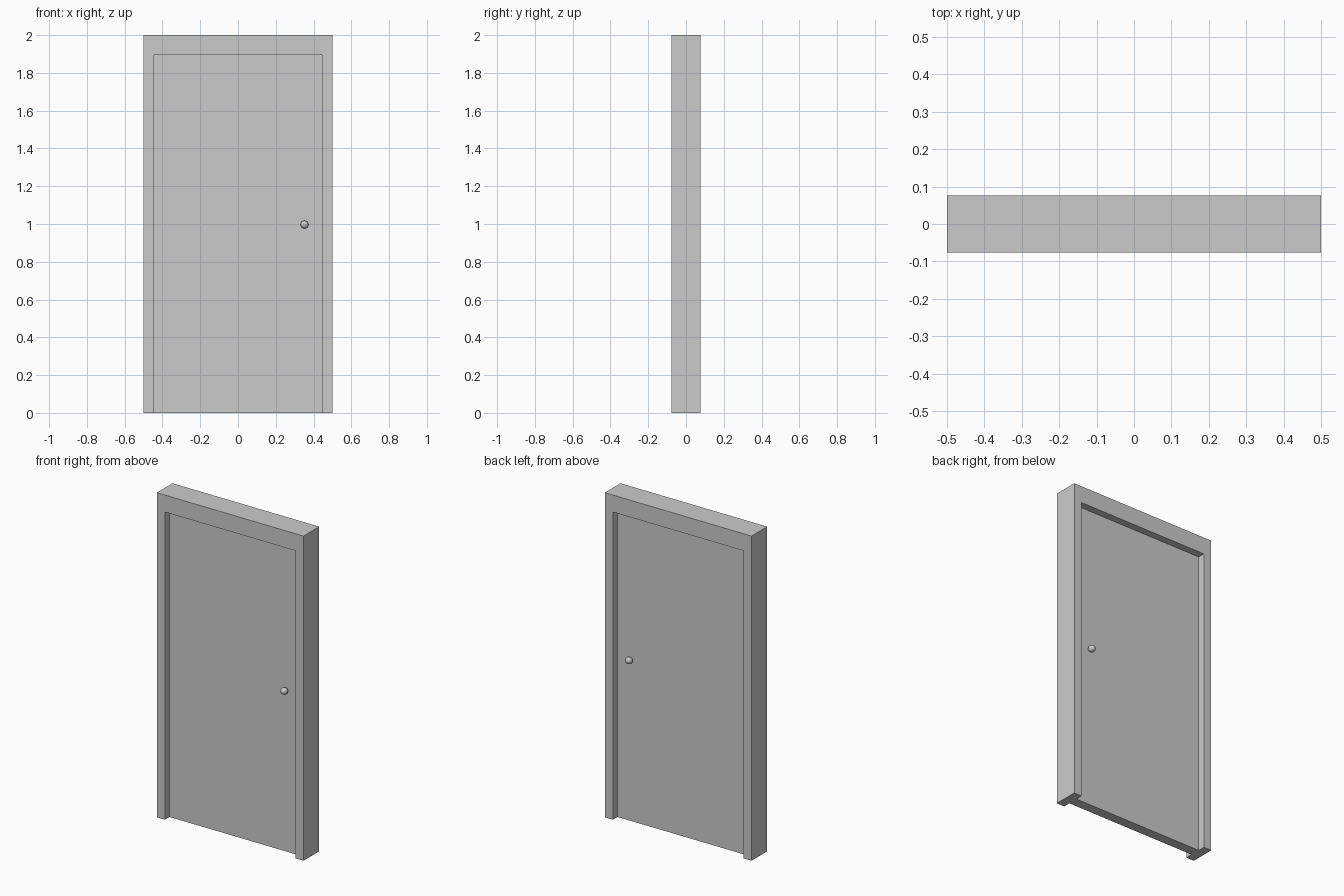
import bpy, bmesh
from math import radians
from mathutils import Matrix

if "Cube" in bpy.data.objects:
    bpy.data.objects.remove(bpy.data.objects["Cube"])

HALF_W, HEIGHT, HALF_D = 0.5, 2.0, 0.076
OPEN_W, OPEN_H = 0.446, 1.895
DOOR_D = 0.031


def finish(name, bm):
    bmesh.ops.recalc_face_normals(bm, faces=bm.faces)
    mesh = bpy.data.meshes.new(name)
    bm.to_mesh(mesh)
    bm.free()
    obj = bpy.data.objects.new(name, mesh)
    bpy.context.collection.objects.link(obj)
    return obj


def extruded(name, profile, half_depth):
    """Extrude an x-z outline symmetrically along y."""
    bm = bmesh.new()
    face = bm.faces.new([bm.verts.new((x, -half_depth, z)) for x, z in profile])
    new = bmesh.ops.extrude_face_region(bm, geom=[face])["geom"]
    verts = [v for v in new if isinstance(v, bmesh.types.BMVert)]
    bmesh.ops.translate(bm, verts=verts, vec=(0, 2 * half_depth, 0))
    return finish(name, bm)


def knob(name, side):
    """Round a profile of (radius, distance from wall centre) about y."""
    profile = [(0.010, 0.029), (0.010, 0.036), (0.0165, 0.040), (0.0205, 0.047),
               (0.021, 0.053), (0.0195, 0.061), (0.0150, 0.068), (0.008, 0.072),
               (0.0, 0.0735)]
    bm = bmesh.new()
    verts = [bm.verts.new((0.352 + r, side * y, 0.997)) for r, y in profile]
    edges = [bm.edges.new(pair) for pair in zip(verts, verts[1:])]
    bmesh.ops.spin(bm, geom=verts + edges, cent=(0.352, 0, 0.997), axis=(0, 1, 0),
                   angle=radians(360), steps=16)
    bmesh.ops.remove_doubles(bm, verts=bm.verts, dist=0.0002)
    obj = finish(name, bm)
    bpy.ops.object.select_all(action='DESELECT')
    bpy.context.view_layer.objects.active = obj
    obj.select_set(True)
    bpy.ops.object.shade_smooth_by_angle(angle=radians(40))


# Frame: two jambs and a head in one arch
extruded("door_frame", [(-HALF_W, 0), (-HALF_W, HEIGHT), (HALF_W, HEIGHT), (HALF_W, 0),
                        (OPEN_W, 0), (OPEN_W, OPEN_H), (-OPEN_W, OPEN_H), (-OPEN_W, 0)], HALF_D)

# Door leaf, recessed on both sides
extruded("door_leaf", [(-OPEN_W, 0), (-OPEN_W, OPEN_H), (OPEN_W, OPEN_H), (OPEN_W, 0)], DOOR_D)

# Knobs on both faces
knob("front_knob", -1)
knob("back_knob", 1)
